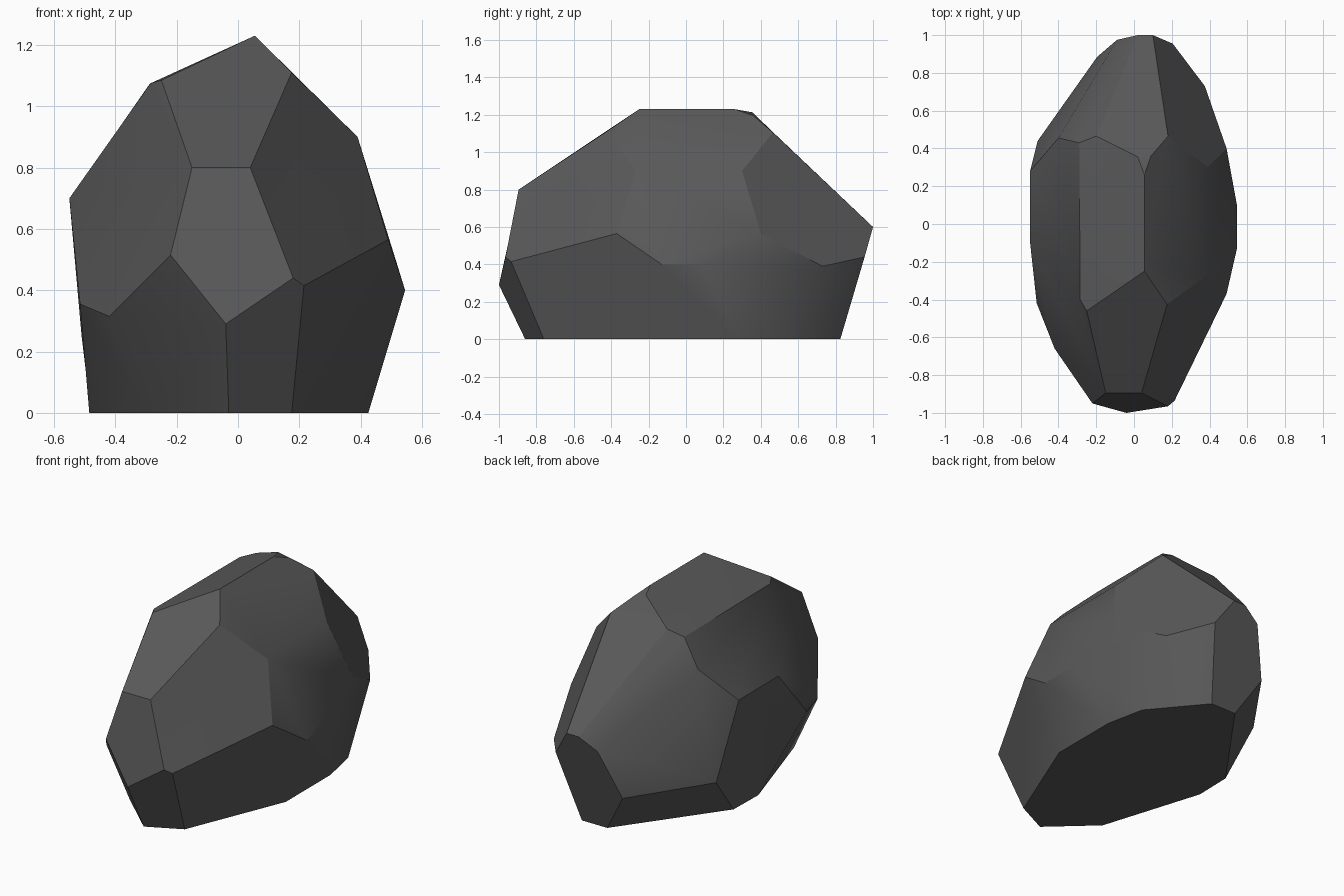
import bpy
import bmesh
from math import radians

# Remove only the default cube
default_cube = bpy.data.objects.get("Cube")
if default_cube:
    bpy.data.objects.remove(default_cube, do_unlink=True)


def make_material(name, rgb, roughness):
    """Flat single-colour material for viewport and render."""
    material = bpy.data.materials.new(name)
    material.use_nodes = True
    colour = (*rgb, 1.0)
    material.diffuse_color = colour
    shader = material.node_tree.nodes["Principled BSDF"]
    shader.inputs["Base Color"].default_value = colour
    shader.inputs["Roughness"].default_value = roughness
    return material


def at_height(outline, height):
    """Lift a flat outline to one height."""
    return [(x, y, height) for x, y in outline]


def make_chiselled_stone(name, corners, material):
    """Wrap corner points in a convex skin and merge the flat facets."""
    bm = bmesh.new()
    for corner in corners:
        bm.verts.new(corner)
    hull = bmesh.ops.convex_hull(bm, input=bm.verts[:])
    unused = [v for v in hull["geom_interior"] if isinstance(v, bmesh.types.BMVert)]
    bmesh.ops.delete(bm, geom=unused, context="VERTS")
    bmesh.ops.dissolve_limit(bm, angle_limit=radians(3), verts=bm.verts[:], edges=bm.edges[:])
    bmesh.ops.recalc_face_normals(bm, faces=bm.faces[:])

    mesh = bpy.data.meshes.new(name)
    bm.to_mesh(mesh)
    bm.free()
    mesh.materials.append(material)
    stone = bpy.data.objects.new(name, mesh)
    bpy.context.collection.objects.link(stone)

    # Soft shading across shallow facets, crisp chiselled edges elsewhere
    bpy.ops.object.select_all(action="DESELECT")
    stone.select_set(True)
    bpy.context.view_layer.objects.active = stone
    bpy.ops.object.shade_smooth_by_angle(angle=radians(30))
    return stone


# Flat footprint on the ground
footprint = at_height([
    (-.03, -.86), (.175, -.76), (.425, -.15), (.425, .28), (.375, .52),
    (.12, .825), (-.05, .825), (-.48, .23), (-.485, 0), (-.29, -.62)], 0)

# Front facet and the corners beside it
front_corners = [
    (-.04, -1, .29), (-.22, -.95, .515), (.18, -.965, .44), (.215, -.935, .415),
    (-.42, -.66, .315)] + at_height([(-.15, -.895), (.04, -.895)], .8)

# Left flank: the belly, the corners above it and the shoulder
left_flank = (
    at_height([(.545, -.13), (.545, .1)], .4)
    + at_height([(.49, -.37), (.49, .4)], .565)
    + at_height([(.39, -.27), (.39, .3)], .9)
    + [(.375, .73, .39), (.205, .955, .44)])

# Right flank
right_flank = (
    at_height([(-.55, -.1), (-.55, .28)], .7)
    + [(-.515, -.42, .355), (-.51, .44, .25), (-.195, .885, .24)])

# Back facet
back_corners = at_height([(.1, 1), (.02, 1)], .6) + [(-.09, .975, .53)]

# Crest and the broken rim behind it
crest = at_height([(.055, -.25), (.055, .26)], 1.23) + [
    (.175, -.425, 1.11), (.18, .465, 1.105), (.09, .36, 1.195), (.02, .355, 1.213),
    (-.2, .465, 1.107), (-.29, .43, 1.07), (-.4, .455, .912),
    (-.25, -.46, 1.085), (-.285, -.4, 1.075)]

dark_stone = make_material("dark grey stone", (.1, .1, .1), .9)
make_chiselled_stone(
    "boulder",
    footprint + front_corners + left_flank + right_flank + back_corners + crest,
    dark_stone)
